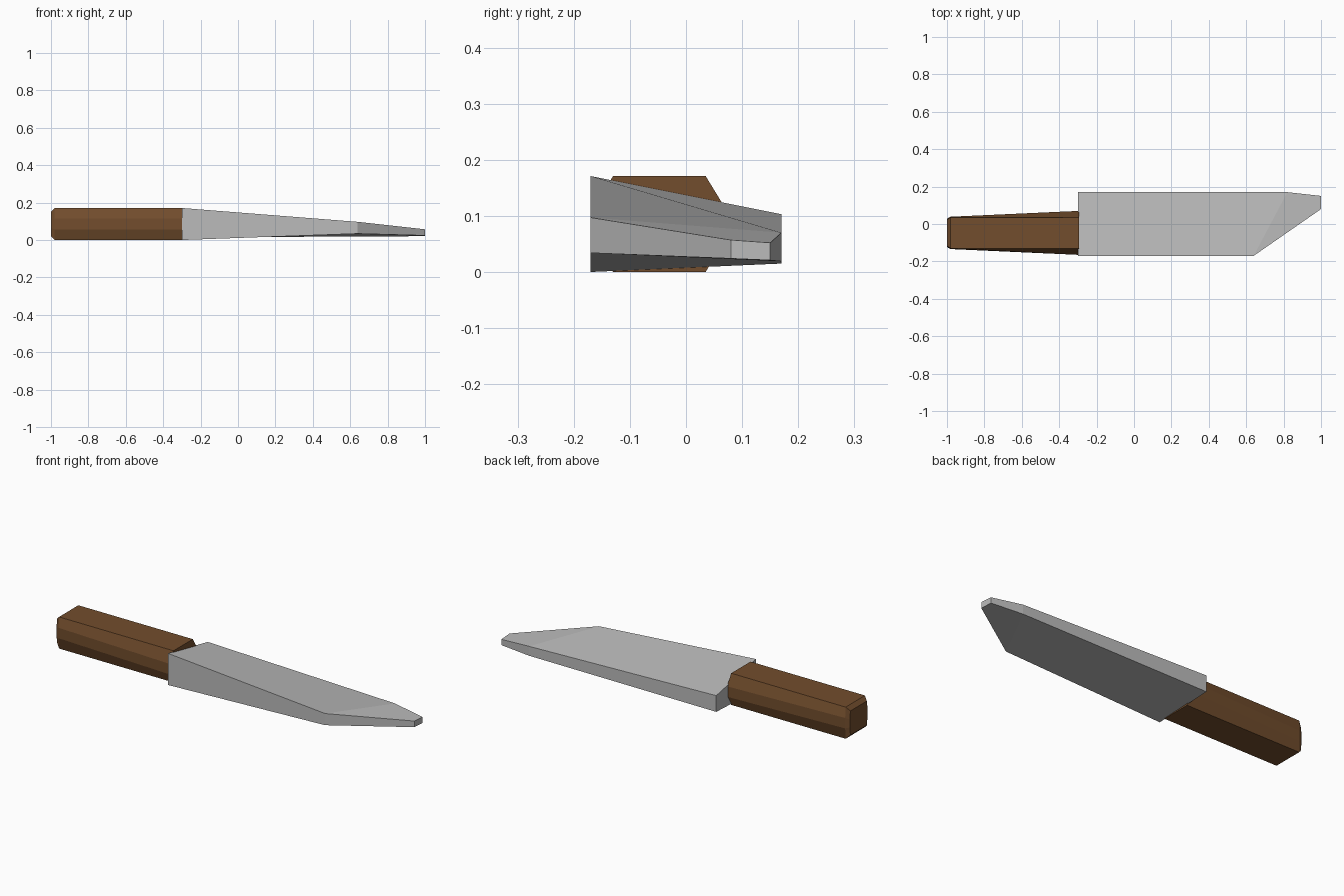
import bpy, bmesh

if "Cube" in bpy.data.objects:
    bpy.data.objects.remove(bpy.data.objects["Cube"])


def material(name, color):
    m = bpy.data.materials.new(name)
    m.diffuse_color = (*color, 1)
    m.use_nodes = True
    m.node_tree.nodes["Principled BSDF"].inputs["Base Color"].default_value = m.diffuse_color
    return m


def loft(name, rings, mat):
    """Closed solid skinned through rings of equal point count."""
    bm = bmesh.new()
    rows = [[bm.verts.new(p) for p in ring] for ring in rings]
    n = len(rows[0])
    for a, b in zip(rows, rows[1:]):
        for i in range(n):
            j = (i + 1) % n
            bm.faces.new((a[i], a[j], b[j], b[i]))
    bm.faces.new(rows[0])
    bm.faces.new(rows[-1])
    bmesh.ops.recalc_face_normals(bm, faces=bm.faces)
    me = bpy.data.meshes.new(name)
    bm.to_mesh(me)
    bm.free()
    me.materials.append(mat)
    ob = bpy.data.objects.new(name, me)
    bpy.context.collection.objects.link(ob)
    return ob


steel = material("grey steel", (0.50, 0.50, 0.50))
wood = material("brown wood", (0.17, 0.075, 0.026))

# Blade: stations of heel, shoulder and tip, each as (x, y, bottom, top)
stations = [
    [(-0.30, -0.17, 0.0, 0.171), (-0.30, 0.17, 0.015, 0.103)],
    [(0.64, -0.17, 0.034, 0.097), (0.82, 0.17, 0.019, 0.070)],
    [(1.00, 0.08, 0.024, 0.057), (1.00, 0.15, 0.021, 0.052)],
]
loft("blade", [[(*f[:2], f[2]), (*f[:2], f[3]), (*b[:2], b[3]), (*b[:2], b[2])]
               for f, b in stations], steel)


# Handle: square at the butt, swelling to an octagon at the blade
def section(x, half, low, high, bulge):
    mid, cz = -0.0475, (low + high) / 2
    k = 0.33 * (high - low) / 2
    right = [(half, low), (half + bulge, cz - k), (half + bulge, cz + k), (half, high)]
    left = [(-y, z) for y, z in reversed(right)]
    return [(x, mid + y, z) for y, z in right + left]


loft("handle", [section(-1.0, 0.070, 0.02, 0.151, 0.006),
                section(-0.98, 0.0825, 0.0, 0.171, 0.004),
                section(-0.295, 0.0825, 0.0, 0.171, 0.035)], wood)
